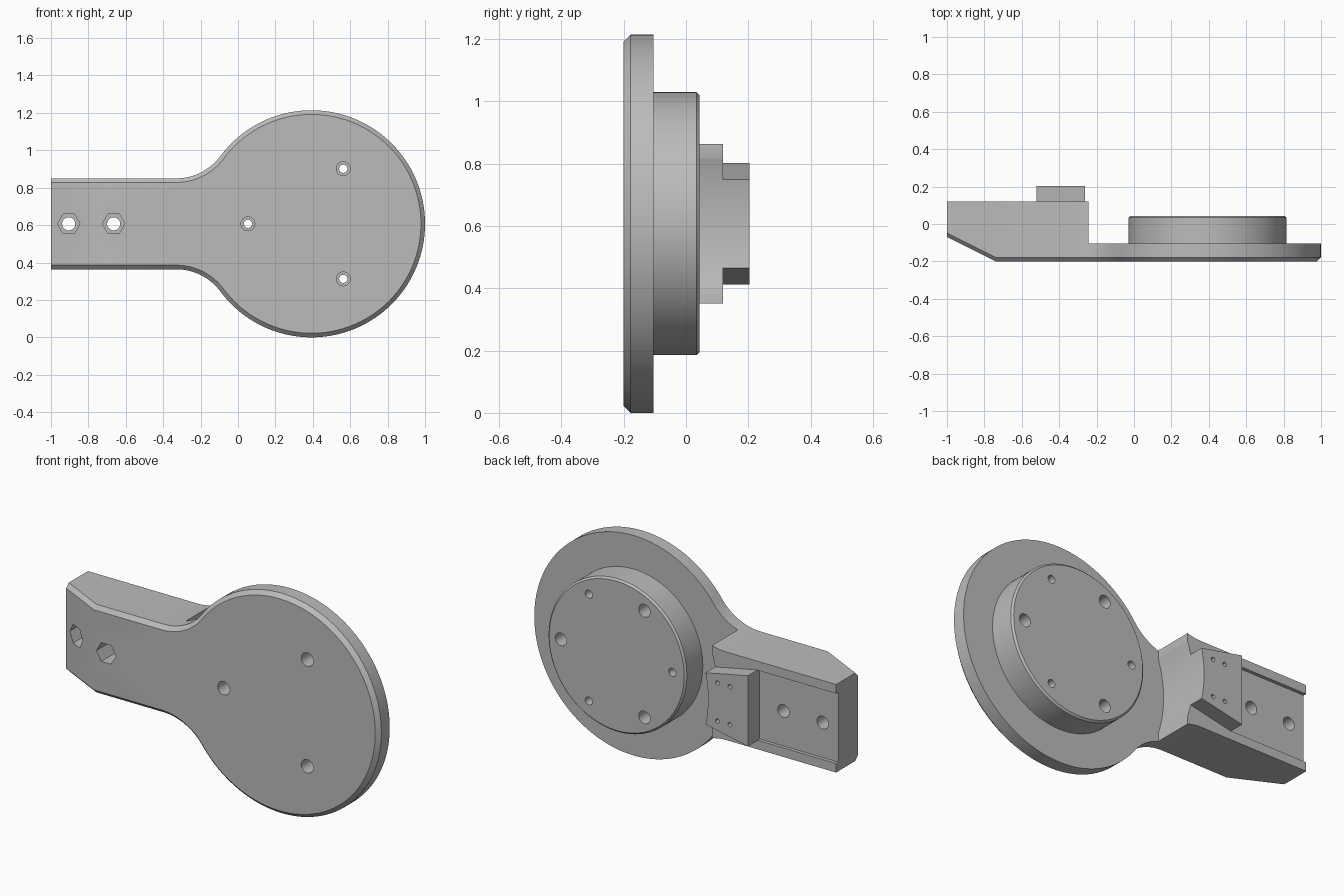
import bpy
import bmesh
from math import pi, sin, cos, atan2, hypot

if "Cube" in bpy.data.objects:
    bpy.data.objects.remove(bpy.data.objects["Cube"])

grey = bpy.data.materials.new("plain_grey")
grey.use_nodes = True
grey.diffuse_color = (0.5, 0.5, 0.5, 1)
grey.node_tree.nodes["Principled BSDF"].inputs["Base Color"].default_value = (0.5, 0.5, 0.5, 1)

CX, CZ, R = 0.393, 0.607, 0.607      # round head
HALF, FX = 0.243, -0.33              # arm half width, start of shoulder fillet
FRONT, PLATE, REAR = -0.2, -0.105, 0.119
FILLET = ((CX - FX) ** 2 + HALF ** 2 - R ** 2) / (2 * (R - HALF))


def solid(name, rings):
    """Skin a stack of equal-length point rings and cap both ends."""
    bm = bmesh.new()
    loops = [[bm.verts.new(p) for p in ring] for ring in rings]
    n = len(loops[0])
    for a, b in zip(loops, loops[1:]):
        for i in range(n):
            j = (i + 1) % n
            bm.faces.new((a[i], a[j], b[j], b[i]))
    bm.faces.new(loops[0])
    bm.faces.new(loops[-1])
    bmesh.ops.recalc_face_normals(bm, faces=bm.faces)
    mesh = bpy.data.meshes.new(name)
    bm.to_mesh(mesh)
    bm.free()
    mesh.materials.append(grey)
    obj = bpy.data.objects.new(name, mesh)
    bpy.context.collection.objects.link(obj)
    return obj


def turned(name, x, z, steps, n=32):
    """Round or polygonal part along y from (y, radius) steps."""
    return solid(name, [[(x + r * cos(2 * pi * i / n), y, z + r * sin(2 * pi * i / n))
                         for i in range(n)] for y, r in steps])


def prism(name, profile, y0, y1):
    return solid(name, [[(x, y, z) for x, z in profile] for y in (y0, y1)])


def block(name, x0, x1, z0, z1, y0, y1):
    return prism(name, [(x0, z0), (x1, z0), (x1, z1), (x0, z1)], y0, y1)


def outline(inset, y):
    """Paddle outline: round head, shoulder fillets and straight arm."""
    lift = HALF + FILLET
    slope = atan2(lift, CX - FX)
    r, f = R - inset, FILLET + inset
    half = []
    for i in range(65):
        a = (pi - slope) * i / 64
        half.append((CX + r * cos(a), r * sin(a)))
    for i in range(1, 17):
        a = -slope + (slope - pi / 2) * i / 16
        half.append((FX + f * cos(a), lift + f * sin(a)))
    half.append((-1, HALF - inset))
    full = half + [(x, -z) for x, z in reversed(half[1:])]
    return [(x, y, CZ + z) for x, z in full]


def cut(obj, cutters):
    for c in cutters:
        c.hide_render = True
        m = obj.modifiers.new("cut", "BOOLEAN")
        m.operation, m.solver, m.object = "DIFFERENCE", "EXACT", c
    deps = bpy.context.evaluated_depsgraph_get()
    mesh = bpy.data.meshes.new_from_object(obj.evaluated_get(deps))
    obj.modifiers.clear()
    obj.data = mesh


# Paddle body with chamfered front edge and sloped arm tip
body = solid("paddle_body", [outline(0.022, FRONT), outline(0, FRONT + 0.022), outline(0, REAR)])
bm = bmesh.new()
bm.from_mesh(body.data)
bmesh.ops.bisect_plane(bm, geom=bm.verts[:] + bm.edges[:] + bm.faces[:],
                       plane_co=(-0.74, 0, 0), plane_no=(1, 0, 0))
for v in bm.verts:
    if v.co.y < -0.1 and v.co.x < -0.74:
        v.co.y += (-0.74 - v.co.x) * 0.5
bm.to_mesh(body.data)
bm.free()

# Round hub and tapered mounting block on the rear
hub = turned("round_hub", CX, CZ, [(-0.12, 0.422), (0.034, 0.422), (0.044, 0.412)], 128)
mount = prism("mounting_block", [(-0.52, CZ - 0.195), (-0.52, CZ + 0.195),
                                 (-0.2, CZ + 0.13), (-0.2, CZ - 0.13)], 0.08, 0.203)

# Clearance around the hub, blunted arm corners, shallow arm channel
clearance = turned("clearance_cutter", CX, CZ, [(PLATE, 0.67), (0.4, 0.67)], 160)
corners = [block("corner_cutter", -0.243, 0, CZ + s * 0.3 - 0.1, CZ + s * 0.3 + 0.1, PLATE, 0.4)
           for s in (-1, 1)]
channel = block("channel_cutter", -1.1, -0.52, CZ - 0.193, CZ + 0.193, 0.1, 0.4)

# Hub holes: three stepped through holes alternating with three blind ones
through, blind = [], []
for k in range(6):
    a = k * pi / 3
    x, z = CX + 0.34 * cos(a), CZ + 0.34 * sin(a)
    if k % 2:
        through.append(turned("screw_cutter", x, z,
                              [(-0.4, 0.037), (-0.08, 0.037), (-0.08, 0.022), (0.4, 0.022)]))
    else:
        blind.append(turned("blind_cutter", x, z, [(-0.06, 0.035), (0.4, 0.035)]))

# Arm holes with hexagonal nut pockets
arm_holes = []
for x in (-0.905, -0.665):
    arm_holes.append(turned("nut_cutter", x, CZ, [(-0.4, 0.06), (0, 0.06)], 6))
    arm_holes.append(turned("bolt_cutter", x, CZ, [(-0.4, 0.035), (0.4, 0.035)]))

# Four small holes in the mounting block
pins = [turned("pin_cutter", x, CZ + s * 0.105, [(0.12, 0.012), (0.4, 0.012)], 16)
        for x in (-0.335, -0.41) for s in (-1, 1)]

cut(body, [clearance] + corners + [channel] + through + arm_holes)
cut(hub, through + blind)
cut(mount, [clearance] + pins)
for c in [clearance, channel] + corners + through + blind + arm_holes + pins:
    bpy.data.objects.remove(c)

# Smooth curved walls, keep edges crisp
bpy.ops.object.select_all(action="DESELECT")
for obj in (body, hub, mount):
    obj.select_set(True)
bpy.context.view_layer.objects.active = body
bpy.ops.object.shade_smooth_by_angle(angle=pi / 6)
